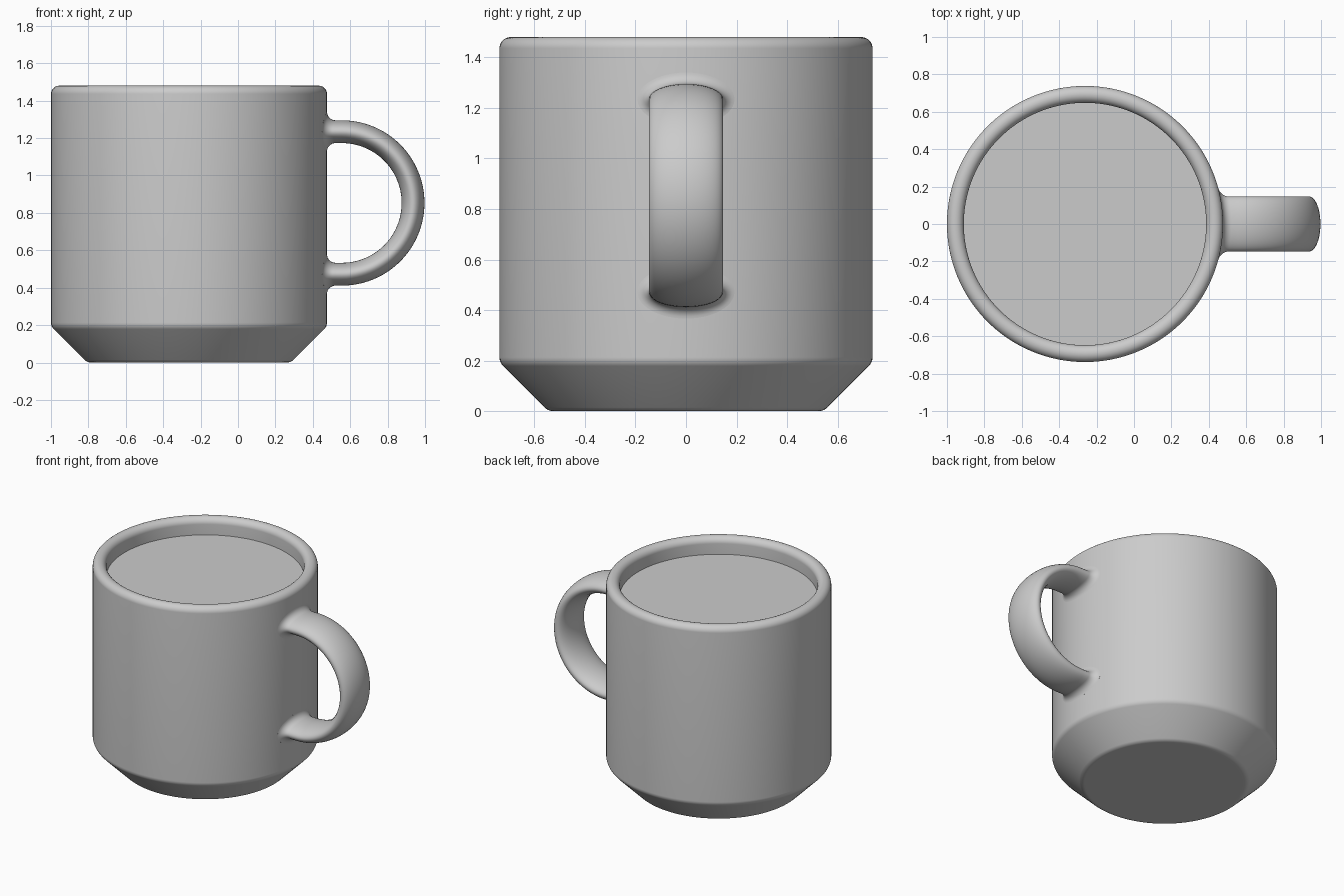
import bpy, bmesh
from math import sin, cos, pi, sqrt, radians, tan
from mathutils import Vector

if "Cube" in bpy.data.objects:
    bpy.data.objects.remove(bpy.data.objects["Cube"])

CX, R, H = -0.262, 0.738, 1.48     # body axis, radius, height


def skin(name, rings):
    """Join equal closed rings of points into a smooth capped surface."""
    bm = bmesh.new()
    loops = [[bm.verts.new(p) for p in ring] for ring in rings]
    n = len(loops[0])
    for a, b in zip(loops, loops[1:]):
        for i in range(n):
            j = (i + 1) % n
            bm.faces.new((a[i], a[j], b[j], b[i]))
    bm.faces.new(loops[0])
    bm.faces.new(loops[-1])
    bmesh.ops.recalc_face_normals(bm, faces=bm.faces)
    mesh = bpy.data.meshes.new(name)
    bm.to_mesh(mesh)
    bm.free()
    ob = bpy.data.objects.new(name, mesh)
    bpy.context.collection.objects.link(ob)
    bpy.ops.object.select_all(action='DESELECT')
    ob.select_set(True)
    bpy.context.view_layer.objects.active = ob
    bpy.ops.object.shade_smooth_by_angle(angle=radians(35))
    return ob


def rounded(points, steps=8):
    """Profile with each (r, z, fillet radius) corner rounded."""
    out = []
    for i, (x, z, f) in enumerate(points):
        p = Vector((x, 0, z))
        if not f:
            out.append((x, z))
            continue
        ax, az, _ = points[i - 1]
        bx, bz, _ = points[i + 1]
        u = (Vector((ax, 0, az)) - p).normalized()
        v = (Vector((bx, 0, bz)) - p).normalized()
        half = u.angle(v) / 2
        centre = p + (u + v).normalized() * (f / sin(half))
        start = p + u * (f / tan(half)) - centre
        end = p + v * (f / tan(half)) - centre
        for k in range(steps + 1):
            q = centre + start.lerp(end, k / steps).normalized() * f
            out.append((q.x, q.z))
    return out


# Body: chamfered foot, straight wall, rounded rim, filled to just below the rim
profile = rounded([(0.50, 0, 0), (0.545, 0, 0.05), (R, 0.193, 0.05),
                   (R, H, 0.044), (0.648, H, 0.044), (0.648, 1.36, 0)])
SEG = 128
skin("mug_body", [[(CX + r * cos(2 * pi * i / SEG), r * sin(2 * pi * i / SEG), z)
                   for i in range(SEG)] for r, z in profile])

# Handle: oval section swept round a half circle, flaring into the wall
HX, HZ, HR = 0.555, 0.853, 0.381   # arc centre and mid radius
W, T, F = 0.147, 0.061, 0.045      # half width, half thickness, flare radius
N = 48


def wall(y):
    return CX + sqrt(R * R - y * y)


def root(side, grow, along):
    ring = []
    for i in range(N):
        a = 2 * pi * i / N
        y = (W + grow) * cos(a)
        ring.append((wall(y) + along, y, HZ + side * (HR + (T + grow) * sin(a))))
    return ring


def flare(side):
    rings = [root(side, F, -0.02)]
    for k in range(9):
        t = k / 8 * pi / 2
        rings.append(root(side, F * (1 - sin(t)), F * (1 - cos(t))))
    return rings


arc = []
for k in range(49):
    t = pi / 2 - pi * k / 48
    ring = []
    for i in range(N):
        a = 2 * pi * i / N
        rad = HR + T * sin(a)
        ring.append((HX + rad * cos(t), W * cos(a), HZ + rad * sin(t)))
    arc.append(ring)
skin("handle", flare(1) + arc + flare(-1)[::-1])
